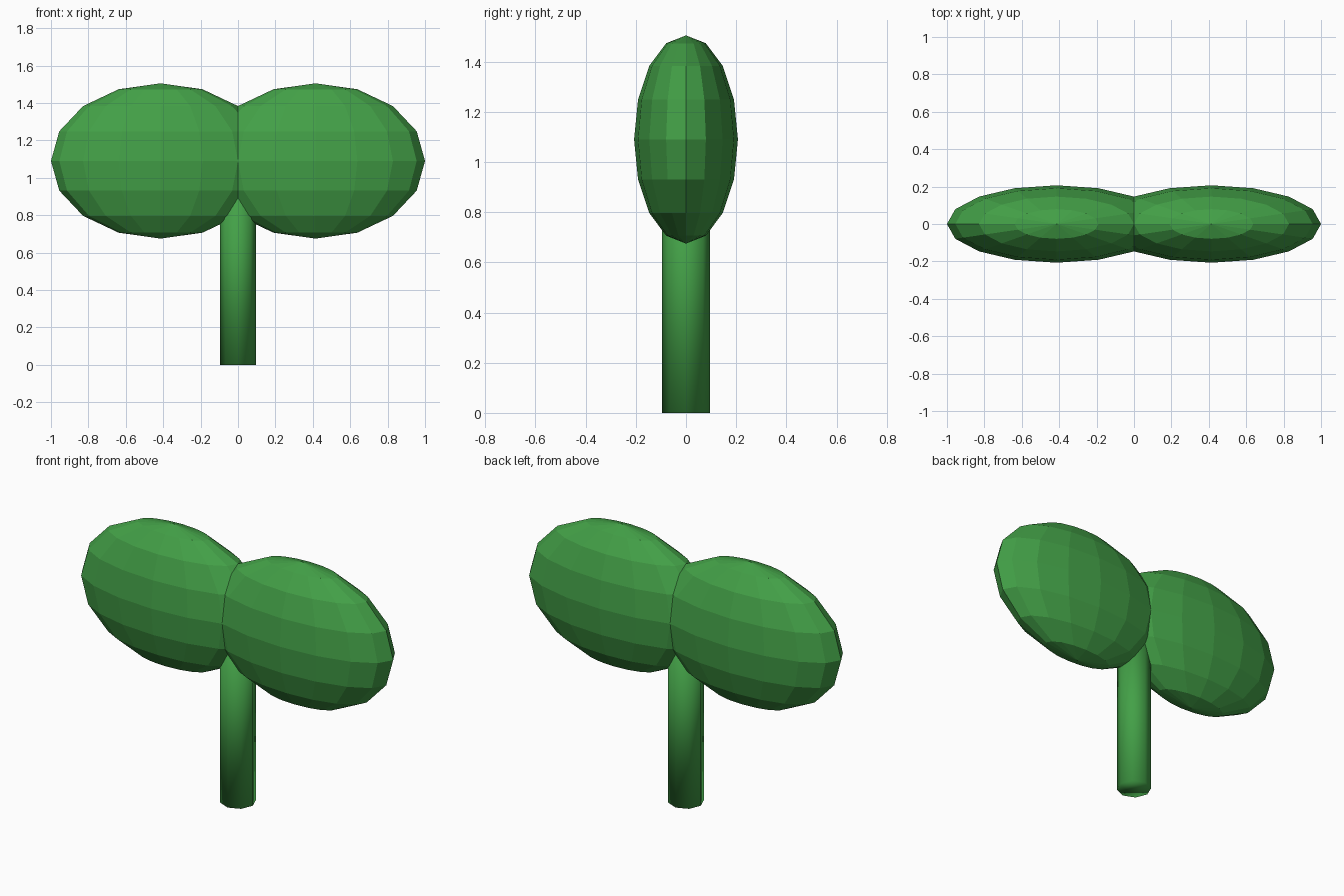
import bpy

if "Cube" in bpy.data.objects:
    bpy.data.objects.remove(bpy.data.objects["Cube"])

# Single leaf-green colour
green = bpy.data.materials.new("leaf_green")
green.diffuse_color = (0.056, 0.352, 0.063, 1.0)
green.use_nodes = True
green.node_tree.nodes["Principled BSDF"].inputs["Base Color"].default_value = green.diffuse_color


def finish(name, smooth):
    ob = bpy.context.object
    ob.name = name
    ob.data.materials.append(green)
    ob.data.polygons.foreach_set("use_smooth", [smooth] * len(ob.data.polygons))
    return ob


# Stem: eight-sided, smooth shaded, its top hidden between the lobes
bpy.ops.mesh.primitive_cylinder_add(vertices=8, radius=0.096, depth=1.0,
                                    location=(0, 0, 0.5))
finish("stem", True)

# Two flattened, faceted lobes meeting at the centre
for side, name in ((-1, "left_lobe"), (1, "right_lobe")):
    bpy.ops.mesh.primitive_uv_sphere_add(segments=16, ring_count=8, radius=1,
                                         location=(side * 0.414, 0, 1.09))
    lobe = finish(name, False)
    lobe.scale = (0.586, 0.207, 0.415)
    bpy.ops.object.transform_apply(location=False, rotation=False, scale=True)
